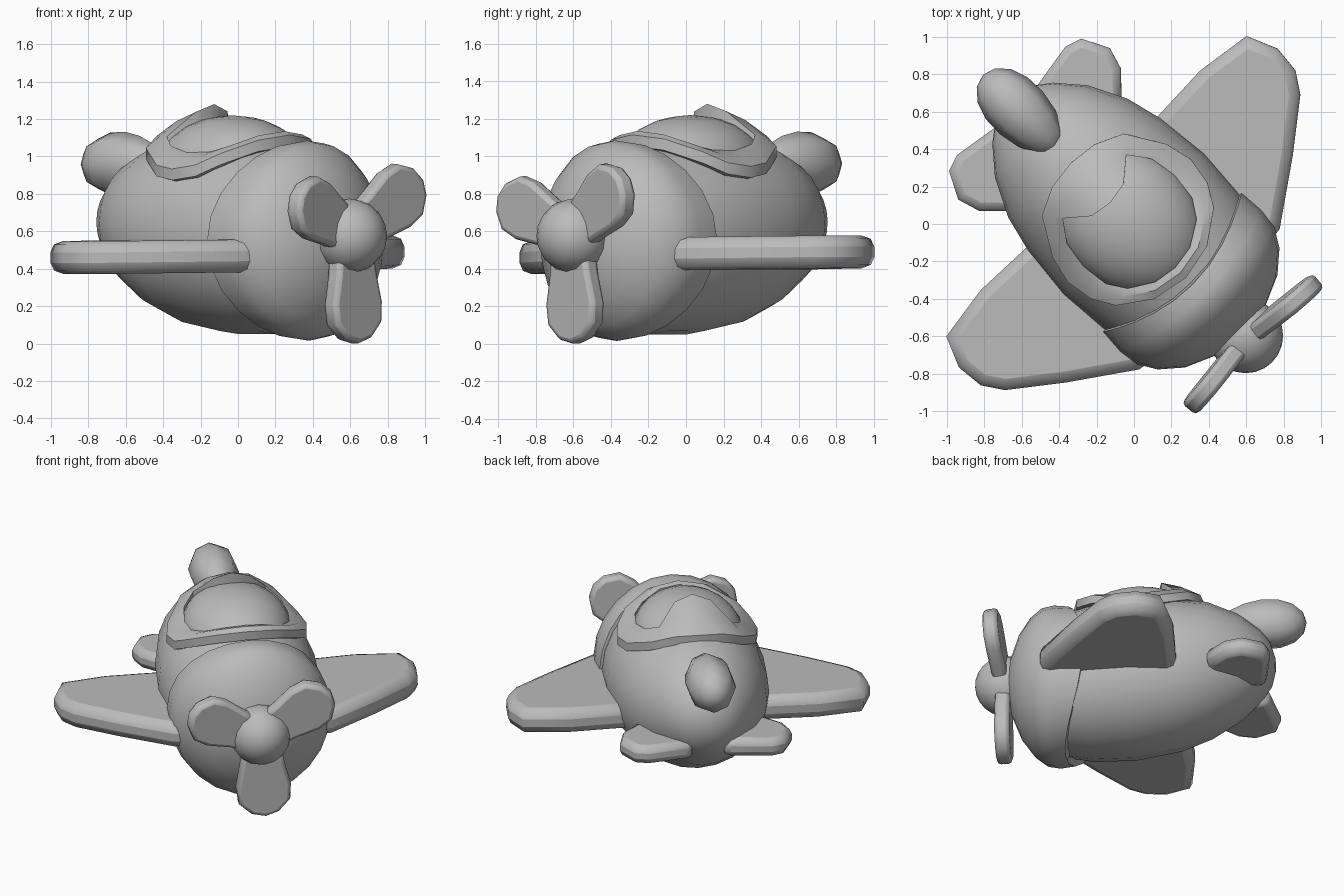
import bpy, bmesh, math
from mathutils import Matrix, Vector

cube = bpy.data.objects.get("Cube")
if cube:
    bpy.data.objects.remove(cube, do_unlink=True)

GREY = (0.5, 0.5, 0.5, 1)
grey = bpy.data.materials.new("plain_grey")
grey.use_nodes = True
grey.diffuse_color = GREY
grey.node_tree.nodes["Principled BSDF"].inputs["Base Color"].default_value = GREY

# The plane is built nose to -y, then rolled slightly and turned 45 degrees
PIVOT = Matrix.Translation((0, 0, 0.55))
POSE = (Matrix.Rotation(math.radians(45), 4, 'Z') @ PIVOT
        @ Matrix.Rotation(math.radians(-0.8), 4, 'Y') @ PIVOT.inverted())


def finish(name, bm, bevel=0, sharp=40):
    bmesh.ops.recalc_face_normals(bm, faces=bm.faces)
    bm.transform(POSE)
    mesh = bpy.data.meshes.new(name)
    bm.to_mesh(mesh)
    bm.free()
    mesh.materials.append(grey)
    ob = bpy.data.objects.new(name, mesh)
    bpy.context.collection.objects.link(ob)
    if bevel:
        mod = ob.modifiers.new("soft_edge", 'BEVEL')
        mod.width, mod.segments = bevel, 2
        mod.limit_method, mod.angle_limit = 'ANGLE', math.radians(66)
    bpy.ops.object.select_all(action='DESELECT')
    ob.select_set(True)
    bpy.context.view_layer.objects.active = ob
    bpy.ops.object.shade_smooth_by_angle(angle=math.radians(sharp))
    return ob


def skin(rows, caps=True):
    """Join closed rows of points into a surface."""
    bm = bmesh.new()
    loops = [[bm.verts.new(p) for p in row] for row in rows]
    for a, b in zip(loops, loops[1:]):
        for i in range(len(a)):
            j = (i + 1) % len(a)
            bm.faces.new((a[i], a[j], b[j], b[i]))
    if caps:
        bm.faces.new(loops[0])
        bm.faces.new(loops[-1])
    return bm


def ring(w, r, zc, bend=0, n=24):
    pts = []
    for i in range(n):
        a = math.tau * i / n
        pts.append((r * math.cos(a), -w - bend * math.sin(a) ** 2, zc + r * math.sin(a)))
    return pts


def plate(name, outline, thick, matrix, bevel):
    """Flat soft-edged slab from an outline."""
    bm = skin([[(x, y, z) for x, y in outline] for z in (-thick / 2, thick / 2)])
    bm.transform(matrix)
    return finish(name, bm, bevel, 60)


def ellipsoid(name, centre, size, segs, rings, taper=0):
    bm = bmesh.new()
    bmesh.ops.create_uvsphere(bm, u_segments=segs, v_segments=rings, radius=1)
    bm.transform(Matrix.Rotation(math.radians(90), 4, 'X'))
    for v in bm.verts:
        k = 1 + taper * v.co.y
        v.co = Vector(centre) + Vector((v.co.x * size[0] * k, v.co.y * size[1],
                                        v.co.z * size[2] * k))
    return finish(name, bm, sharp=60)


# Fuselage: forward position, radius, centre height
BODY = [(0.55, 0.45, 0.55), (0.28, 0.51, 0.56), (0.0, 0.53, 0.58), (-0.3, 0.5, 0.6),
        (-0.5, 0.45, 0.625), (-0.7, 0.35, 0.64), (-0.84, 0.23, 0.65),
        (-0.9, 0.15, 0.65), (-0.93, 0.05, 0.65)]
finish("fuselage", skin([ring(*s) for s in BODY]), sharp=60)

# Nose cowl with a lip that curves forward at top and bottom
COWL = [(0.29, 0.5, 0.16), (0.29, 0.525, 0.16), (0.43, 0.535, 0.1), (0.54, 0.52, 0.06),
        (0.64, 0.46, 0.03), (0.735, 0.35, 0.01), (0.805, 0.19, 0), (0.825, 0.06, 0)]
finish("nose_cowl", skin([ring(w, r, 0.55, b) for w, r, b in COWL]), sharp=60)

# Spinner and three propeller blades that lean slightly forward
ellipsoid("spinner", (0, -0.845, 0.575), (0.2, 0.2, 0.2), 16, 12)
half = [(0.13, 0.08), (0.145, 0.2), (0.18, 0.36), (0.17, 0.47), (0.09, 0.55)]
blade = half + [(0, 0.575)] + [(-x, y) for x, y in reversed(half)]
for name, turn, size, lean in (("left", 57, 0.96, 6), ("right", -65, 0.92, 6),
                               ("lower", 178, 1, 0)):
    m = (Matrix.Translation((0, -0.855, 0.575)) @ Matrix.Rotation(math.radians(turn), 4, 'Y')
         @ Matrix.Rotation(math.radians(90 + lean), 4, 'X'))
    plate(name + "_propeller_blade", [(x * size, y * size) for x, y in blade], 0.1, m, 0.025)

# Wings and tailplanes, outlines given as (sideways, forward)
WING = [(0.3, 0.6), (0.53, 0.57), (0.86, 0.34), (1.117, 0.14), (1.19, 0.03),
        (1.205, -0.12), (1.135, -0.285), (0.83, -0.33), (0.3, -0.31)]
TAILPLANE = [(0.1, -0.5), (0.42, -0.516), (0.537, -0.636), (0.573, -0.757),
             (0.5, -0.9), (0.41, -0.93), (0.1, -0.88)]
for side, sx in (("left", 1), ("right", -1)):
    for part, outline, thick, z, bevel in (("wing", WING, 0.175, 0.475, 0.06),
                                           ("tailplane", TAILPLANE, 0.13, 0.48, 0.045)):
        plate(f"{side}_{part}", [(sx * u, -w) for u, w in outline], thick,
              Matrix.Translation((0, 0, z)), bevel)

# Rounded tail fin
ellipsoid("tail_fin", (0, 0.845, 0.96), (0.162, 0.29, 0.172), 8, 8, 0.15)

# Canopy glass
ellipsoid("canopy_glass", (0, 0.04, 0.94), (0.36, 0.44, 0.28), 24, 16)

# Canopy hood: outer rim and opening, half outlines from rear to front
OUTER = [(0, -0.47, 1.12), (0.16, -0.45, 1.11), (0.31, -0.38, 1.05), (0.43, -0.18, 0.96),
         (0.465, -0.03, 0.94), (0.44, 0.12, 0.96), (0.37, 0.24, 1.02), (0.2, 0.36, 1.09),
         (0, 0.4, 1.115)]
INNER = [(0, -0.17, 1.28), (0.12, -0.19, 1.24), (0.24, -0.29, 1.11), (0.32, -0.18, 1.06),
         (0.345, -0.03, 1.025), (0.325, 0.12, 1.03), (0.26, 0.22, 1.06), (0.13, 0.3, 1.11),
         (0, 0.32, 1.125)]


def full(outline, grow=1, drop=0):
    pts = [(u * grow, -w * grow, z - drop) for u, w, z in outline]
    return pts + [(-x, y, z) for x, y, z in pts[-2:0:-1]]


middle = [[(a + b) / 2 + d for a, b, d in zip(p, q, (0, 0, 0.015))]
          for p, q in zip(OUTER, INNER)]
finish("canopy_hood", skin([full(OUTER, 0.9, 0.07), full(OUTER, 1, 0.06), full(OUTER),
                            full(middle), full(INNER), full(INNER, 1, 0.1)], caps=False),
       sharp=35)
